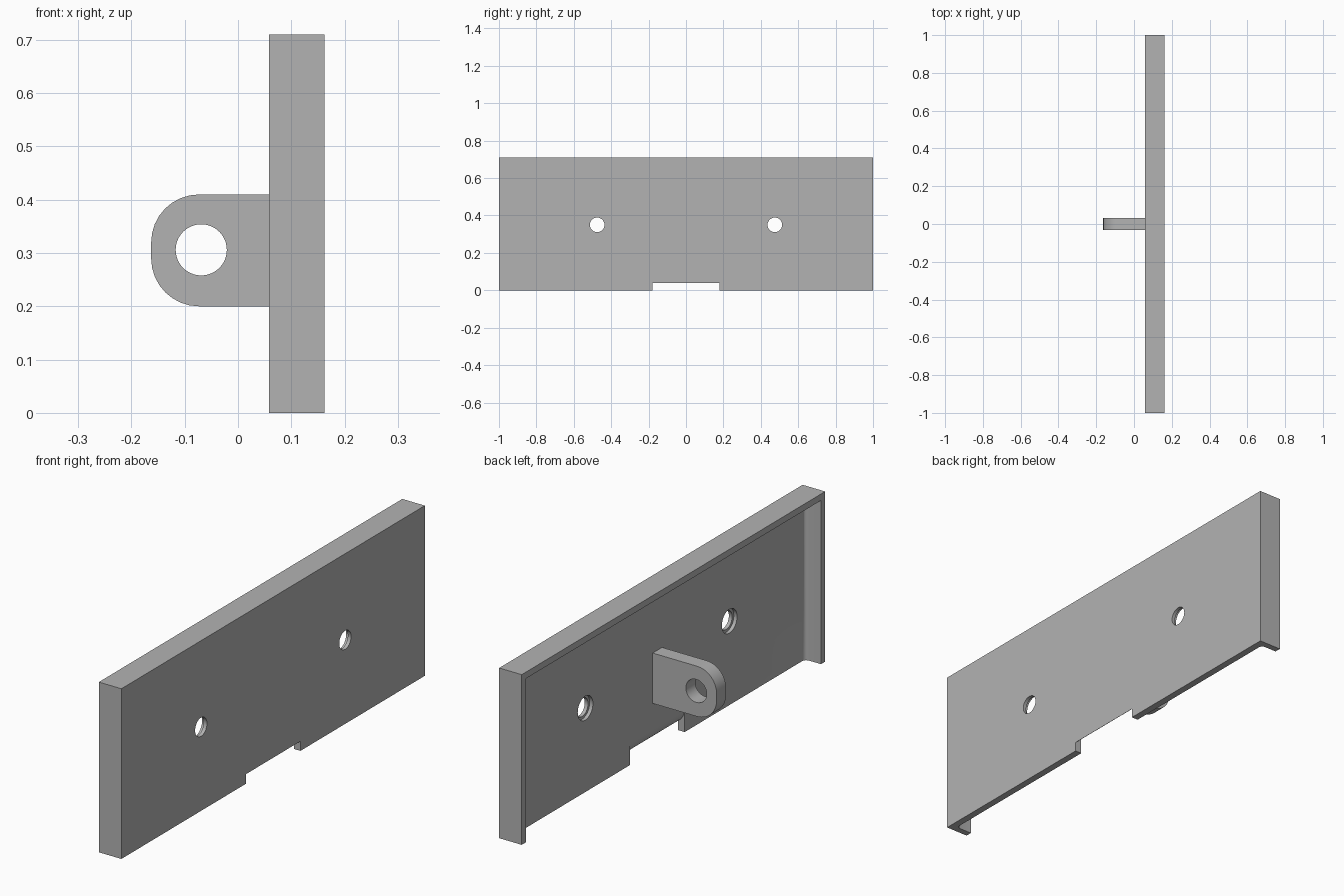
import bpy, bmesh, math
from mathutils import Matrix

cube = bpy.data.objects.get("Cube")
if cube:
    bpy.data.objects.remove(cube, do_unlink=True)

grey = bpy.data.materials.new("plain grey")
grey.use_nodes = True
colour = (0.45, 0.45, 0.45, 1)
grey.diffuse_color = colour
grey.node_tree.nodes["Principled BSDF"].inputs["Base Color"].default_value = colour

BACK, FACE, INNER = 0.058, 0.162, 0.132   # x of rim, outer face, inner face
HEIGHT, WALL = 0.71, 0.027


def make(name, bm):
    bmesh.ops.recalc_face_normals(bm, faces=bm.faces)
    mesh = bpy.data.meshes.new(name)
    bm.to_mesh(mesh)
    bm.free()
    mesh.materials.append(grey)
    ob = bpy.data.objects.new(name, mesh)
    bpy.context.collection.objects.link(ob)
    return ob


def box_mesh(lo, hi):
    bm = bmesh.new()
    bmesh.ops.create_cube(bm, size=1)
    for v in bm.verts:
        v.co = [h if c > 0 else l for c, l, h in zip(v.co, lo, hi)]
    return bm


def prism(name, profile, half):
    """Extrude an x-z outline along y."""
    bm = bmesh.new()
    face = bm.faces.new([bm.verts.new((x, -half, z)) for x, z in profile])
    new = bmesh.ops.extrude_face_region(bm, geom=[face])["geom"]
    bmesh.ops.translate(bm, vec=(0, 2 * half, 0),
                        verts=[v for v in new if isinstance(v, bmesh.types.BMVert)])
    return make(name, bm)


def cylinder(name, centre, radius, depth, axis, sides=48):
    bm = bmesh.new()
    turn = Matrix.Rotation(math.pi / 2, 4, "Y" if axis == "x" else "X")
    bmesh.ops.create_cone(bm, cap_ends=True, segments=sides, radius1=radius,
                          radius2=radius, depth=depth,
                          matrix=Matrix.Translation(centre) @ turn)
    return make(name, bm)


def cut(ob, cutter):
    mod = ob.modifiers.new("cut", "BOOLEAN")
    mod.operation, mod.solver, mod.object = "DIFFERENCE", "EXACT", cutter
    bpy.ops.object.select_all(action="DESELECT")
    bpy.context.view_layer.objects.active = ob
    ob.select_set(True)
    bpy.ops.object.modifier_apply(modifier=mod.name)
    bpy.data.objects.remove(cutter, do_unlink=True)


def arc(cx, cz, r, start, end, steps=8):
    angles = [math.radians(start + (end - start) * i / steps) for i in range(steps + 1)]
    return [(cx + r * math.cos(a), cz + r * math.sin(a)) for a in angles]


# Cover plate, hollowed from behind with an open bottom and filleted inner corners
plate = make("cover_plate", box_mesh((BACK, -1, 0), (FACE, 1, HEIGHT)))
bm = box_mesh((-0.1, WALL - 1, -0.2), (INNER, 1 - WALL, HEIGHT - WALL))
deep = [e for e in bm.edges if all(v.co.x > 0 for v in e.verts)]
bmesh.ops.bevel(bm, geom=deep, offset=0.018, segments=5, profile=0.5, affect="EDGES")
cut(plate, make("pocket_cutter", bm))

# Bottom notch, curving up to meet the inner face
run, top, edge = FACE - INNER, 0.096, 0.04
radius = ((top - edge) ** 2 + run ** 2) / (2 * run)
sweep = math.degrees(math.asin((top - edge) / radius))
curve = arc(INNER + radius, top, radius, 180, 180 + sweep)
notch = [(0, -0.1), (0, top)] + curve + [(0.3, edge), (0.3, -0.1)]
cut(plate, prism("notch_cutter", notch, 0.18))

# Two counterbored screw holes
for side in (-1, 1):
    y, z = side * 0.475, 0.35
    cut(plate, cylinder("hole_cutter", (INNER, y, z), 0.039, 0.3, "x"))
    cut(plate, cylinder("counterbore_cutter", (INNER, y, z), 0.05, 0.03, "x"))

# Rounded mounting lug with a cross hole
low, high, tip, r = 0.2, 0.41, -0.163, 0.09
outline = ([(INNER + 0.005, low), (INNER + 0.005, high)]
           + arc(tip + r, high - r, r, 90, 180)
           + arc(tip + r, low + r, r, 180, 270))
lug = prism("mounting_lug", outline, 0.031)
cut(lug, cylinder("lug_hole_cutter", (-0.069, 0, 0.306), 0.048, 0.3, "y"))

# Smooth curved surfaces, keep edges sharp
for ob in (plate, lug):
    bpy.ops.object.select_all(action="DESELECT")
    bpy.context.view_layer.objects.active = ob
    ob.select_set(True)
    bpy.ops.object.shade_smooth_by_angle(angle=math.radians(30))
